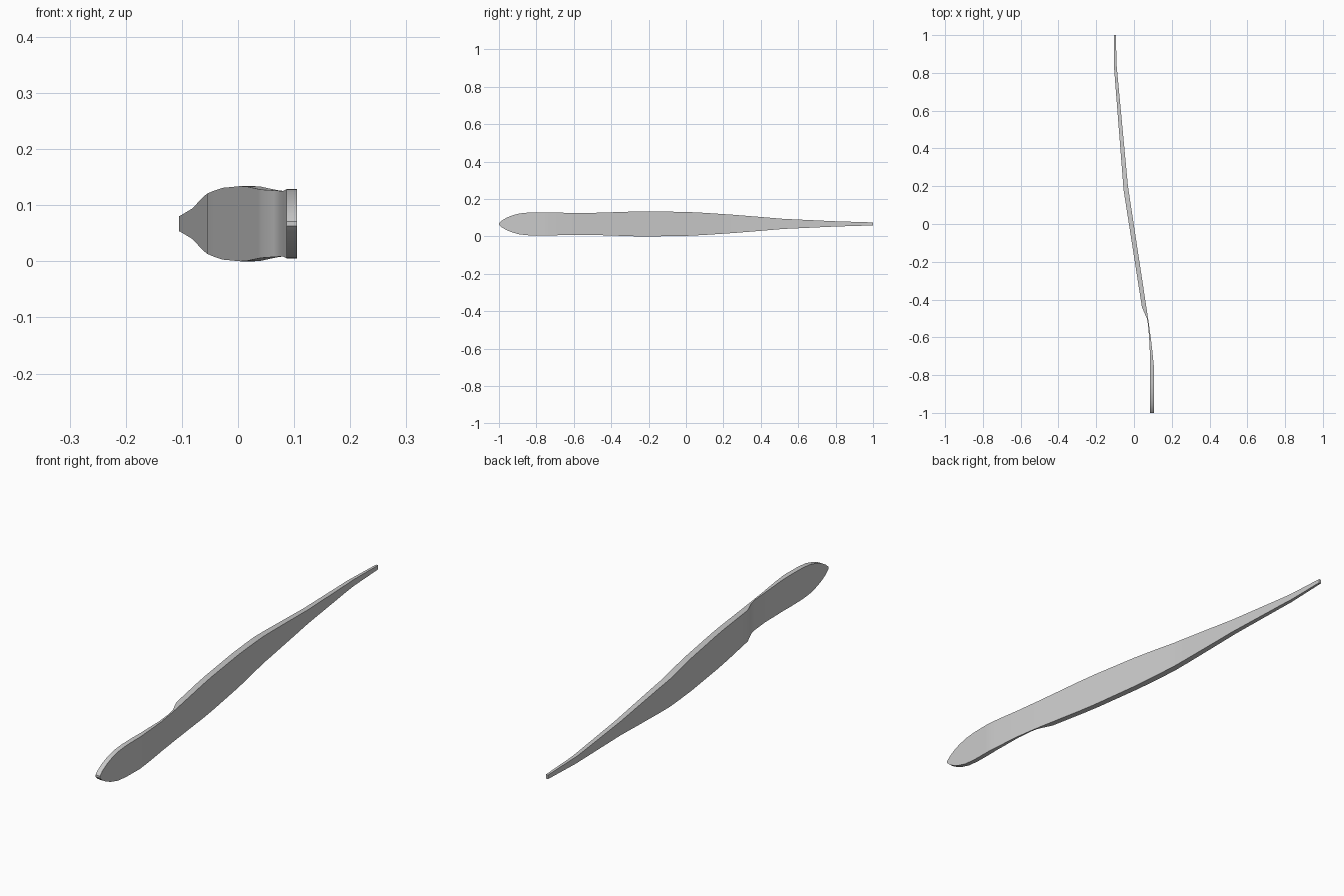
import bpy, bmesh, math

if "Cube" in bpy.data.objects:
    bpy.data.objects.remove(bpy.data.objects["Cube"])

# Outlines as (y, value): left and right edges in plan, half height in side view
LEFT = [(-1, .086), (-.72, .086), (-.6, .08), (-.53, .074), (-.5, .068),
        (-.44, .042), (.18, -.055), (.82, -.105), (1, -.105)]
RIGHT = [(-1, .105), (-.75, .105), (-.68, .098), (-.61, .090), (-.53, .079), (-.49, .073),
         (.2, -.032), (.84, -.092), (1, -.096)]
HALF = [(-1, .004), (-.985, .018), (-.96, .033), (-.93, .045), (-.89, .056), (-.84, .061),
        (-.77, .062), (-.7, .061), (-.6, .058), (-.5, .059), (-.4, .062), (-.28, .066),
        (-.2, .067), (0, .064), (.1, .059), (.25, .049), (.4, .037), (.52, .027),
        (.65, .021), (.8, .014), (1, .008)]
MID_Z = .067


def sample(points, y):
    for (y0, v0), (y1, v1) in zip(points, points[1:]):
        if y0 <= y <= y1:
            return v0 + (v1 - v0) * (y - y0) / (y1 - y0)


# Loft rectangular sections along the length
bm = bmesh.new()
stations = sorted({p[0] for p in LEFT + RIGHT + HALF})
rings = []
for y in stations:
    xl, xr, h = (sample(p, y) for p in (LEFT, RIGHT, HALF))
    rings.append([bm.verts.new((x, y, MID_Z + s * h))
                  for x, s in ((xl, -1), (xr, -1), (xr, 1), (xl, 1))])
for a, b in zip(rings, rings[1:]):
    for i in range(4):
        j = (i + 1) % 4
        bm.faces.new((a[i], a[j], b[j], b[i]))
bm.faces.new(rings[0])
bm.faces.new(rings[-1])
bmesh.ops.recalc_face_normals(bm, faces=bm.faces)

mesh = bpy.data.meshes.new("spreader_blade")
bm.to_mesh(mesh)
bm.free()
blade = bpy.data.objects.new("spreader_blade", mesh)
bpy.context.collection.objects.link(blade)
bpy.context.view_layer.objects.active = blade
blade.select_set(True)
bpy.ops.object.shade_smooth_by_angle(angle=math.radians(15))
